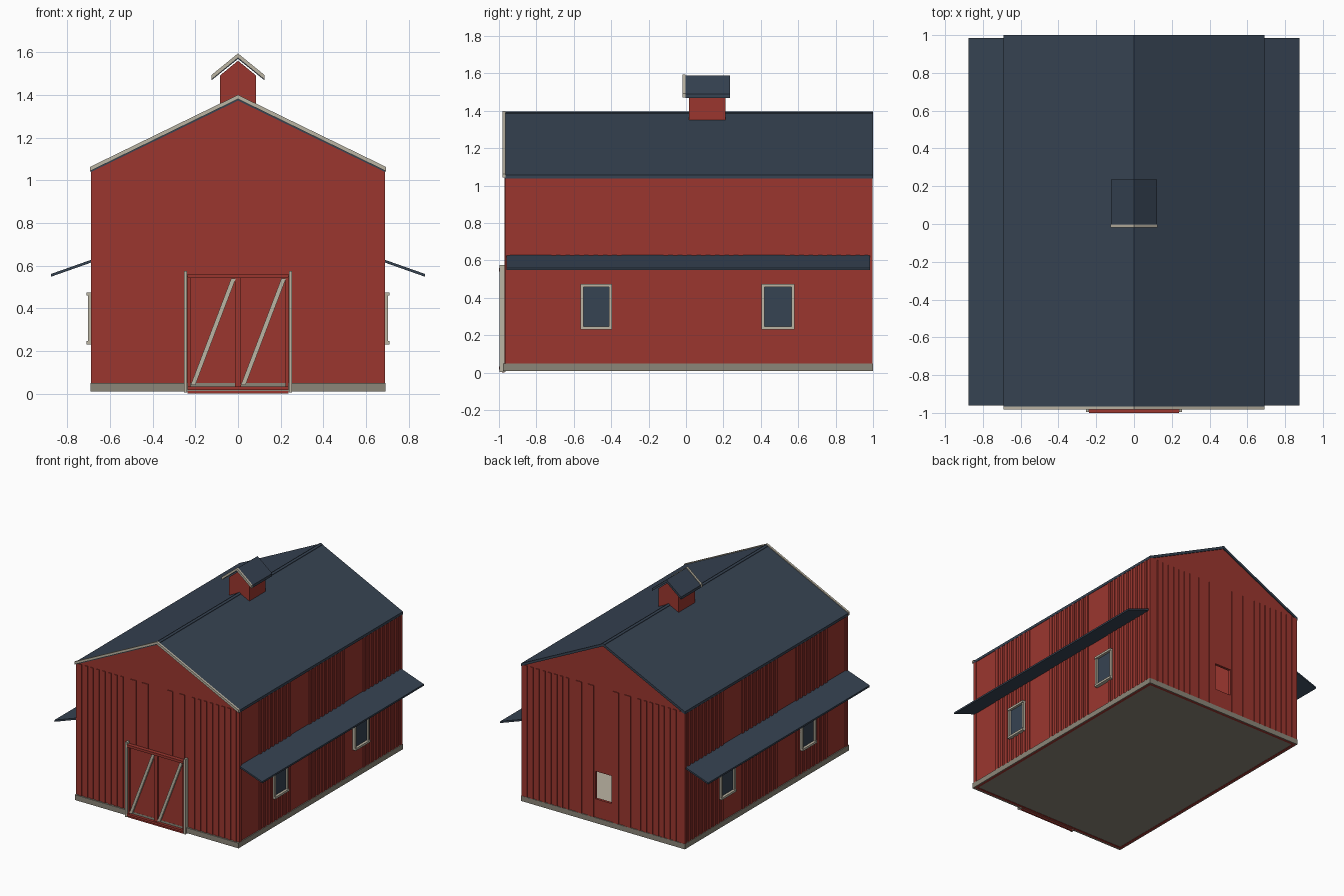
import bpy

cube = bpy.data.objects.get("Cube")
if cube:
    bpy.data.objects.remove(cube, do_unlink=True)


def material(name, rgb):
    m = bpy.data.materials.new(name)
    m.use_nodes = True
    m.diffuse_color = (*rgb, 1)
    m.node_tree.nodes["Principled BSDF"].inputs["Base Color"].default_value = (*rgb, 1)
    return m


RED = material("barn red", (0.33, 0.037, 0.028))
SLATE = material("slate blue", (0.037, 0.056, 0.085))
CREAM = material("cream trim", (0.50, 0.46, 0.37))
STONE = material("stone grey", (0.26, 0.24, 0.19))


def mesh(name, verts, faces, mat):
    me = bpy.data.meshes.new(name)
    me.from_pydata(verts, [], faces)
    me.materials.append(mat)
    ob = bpy.data.objects.new(name, me)
    bpy.context.collection.objects.link(ob)
    return ob


def prism(name, profile, y0, y1, mat):
    """Extrude an (x, z) outline, counter-clockwise from the front, along y."""
    if sum(a[0] * b[1] - b[0] * a[1] for a, b in zip(profile, profile[1:] + profile[:1])) < 0:
        profile = profile[::-1]
    n = len(profile)
    verts = [(x, y, z) for y in (y0, y1) for x, z in profile]
    faces = [list(range(n)), list(range(2 * n - 1, n - 1, -1))]
    faces += [(i, i + n, (i + 1) % n + n, (i + 1) % n) for i in range(n)]
    return mesh(name, verts, faces, mat)


def box(name, x0, x1, y0, y1, z0, z1, mat):
    x0, x1 = sorted((x0, x1))
    return prism(name, [(x0, z0), (x1, z0), (x1, z1), (x0, z1)], y0, y1, mat)


def slope(name, inner, outer, thick, y0, y1, mat):
    """Slanted slab on both sides; thickness is measured downwards."""
    for s, side in ((1, "left"), (-1, "right")):
        (a, b), (c, d) = inner, outer
        prism(side + "_" + name, [(s * a, b), (s * a, b - thick), (s * c, d - thick), (s * c, d)],
              y0, y1, mat)


W, FRONT, BACK, EAVE, PEAK = 0.683, -0.965, 0.992, 1.05, 1.375
T = 0.02

# Walls, the back one built around an open hatch
prism("front_wall", [(-W, 0.01), (W, 0.01), (W, EAVE), (0, PEAK), (-W, EAVE)], FRONT, FRONT + T, RED)
prism("back_gable", [(-W, EAVE), (W, EAVE), (0, PEAK)], BACK - T, BACK, RED)
HX, H0, H1 = 0.068, 0.19, 0.40
box("back_wall_below_hatch", -HX, HX, BACK - T, BACK, 0.01, H0, RED)
box("back_wall_above_hatch", -HX, HX, BACK - T, BACK, H1, EAVE, RED)
for s, side in ((1, "left"), (-1, "right")):
    box("back_wall_" + side, s * HX, s * W, BACK - T, BACK, 0.01, EAVE, RED)
    box(side + "_wall", s * (W - T), s * W, FRONT + T, BACK - T, 0.01, EAVE, RED)

# Floor and stone skirting
box("floor_slab", -W + T, W - T, FRONT + T, BACK - T, 0.012, 0.04, STONE)
box("floor_top", -W + T, W - T, FRONT + T, BACK - T, 0.04, 0.045, CREAM)
box("front_skirting", -0.69, 0.69, -0.979, FRONT, 0.01, 0.05, STONE)
box("back_skirting", -0.69, 0.69, BACK, 0.999, 0.01, 0.05, STONE)
for s, side in ((1, "left"), (-1, "right")):
    box(side + "_skirting", s * W, s * 0.69, FRONT, BACK, 0.01, 0.05, STONE)

# Vertical battens
D = 0.006
end_battens = [(0.05 * i + 0.29, 0.025) for i in range(8)]
end_battens += [(0.1 * i + 0.08, 0.05) for i in range(2)]
for s in (1, -1):
    for x, w in end_battens:
        box("front_batten", s * x, s * (x + w), FRONT - D, FRONT, 0.05, EAVE, RED)
        box("back_batten", s * x, s * (x + w), BACK, BACK + D, 0.05, EAVE, RED)
    for start, count in ((-0.965, 1), (-0.72, 8), (-0.12, 9), (0.53, 9)):
        for i in range(count):
            y = start + 0.05 * i
            box("side_batten", s * W, s * (W + D), y, y + 0.025, 0.05, EAVE - 0.01, RED)
    box("corner_board", s * (W - 0.02), s * (W + D), BACK - 0.02, BACK + D, 0.05, EAVE, RED)

# Main roof, ridge cap and front trim
slope("roof", (0, 1.393), (0.69, 1.058), 0.02, -0.97, 1.0, SLATE)
slope("ridge_cap", (0, 1.397), (0.014, 1.39), 0.006, -0.97, 1.0, SLATE)
slope("gable_trim", (0, 1.4), (0.692, 1.063), 0.02, -0.982, -0.966, CREAM)

# Side awnings
slope("awning", (W, 0.629), (0.876, 0.561), 0.013, -0.96, 0.985, SLATE)

# Cupola
prism("cupola", [(-0.085, 1.3), (0.085, 1.3), (0.085, 1.49), (0, 1.56), (-0.085, 1.49)],
      0.015, 0.21, RED)
slope("cupola_roof", (0, 1.588), (0.123, 1.489), 0.02, -0.002, 0.236, SLATE)
slope("cupola_trim", (0, 1.594), (0.125, 1.492), 0.021, -0.018, -0.002, CREAM)

# Side windows with frames
for s in (1, -1):
    for y0, y1 in ((-0.565, -0.395), (0.405, 0.58)):
        z0, z1, f = 0.23, 0.475, 0.016
        box("window_glass", s * W, s * 0.691, y0 + f, y1 - f, z0 + f, z1 - f, SLATE)
        for z in (z0, z1 - f):
            box("window_rail", s * W, s * 0.71, y0, y1, z, z + f, CREAM)
        for y in (y0, y1 - f):
            box("window_stile", s * W, s * 0.703, y, y + f, z0 + f, z1 - f, CREAM)

# Double front door
for s, side in ((1, "left"), (-1, "right")):
    box(side + "_door_post", s * 0.238, s * 0.253, -0.996, FRONT, 0.005, 0.575, CREAM)
    box(side + "_door_panel", s * 0.002, s * 0.238, -0.978, FRONT, 0.05, 0.55, RED)
    box(side + "_door_inner_stile", s * 0.001, s * 0.014, -0.988, -0.97, 0.02, 0.555, RED)
    box(side + "_door_outer_stile", s * 0.222, s * 0.237, -0.988, -0.97, 0.02, 0.555, RED)
    x = 0.013 if s > 0 else -0.222
    prism(side + "_door_brace", [(x, 0.04), (x + 0.022, 0.04), (x + 0.212, 0.54), (x + 0.19, 0.54)],
          -0.992, -0.972, CREAM)
box("door_top_rail", -0.237, 0.237, -1.0, -0.97, 0.541, 0.56, RED)
box("door_bottom_rail", -0.237, 0.237, -1.0, -0.97, 0.018, 0.034, RED)
box("door_threshold", -0.237, 0.237, -0.984, -0.97, 0.0, 0.012, RED)
